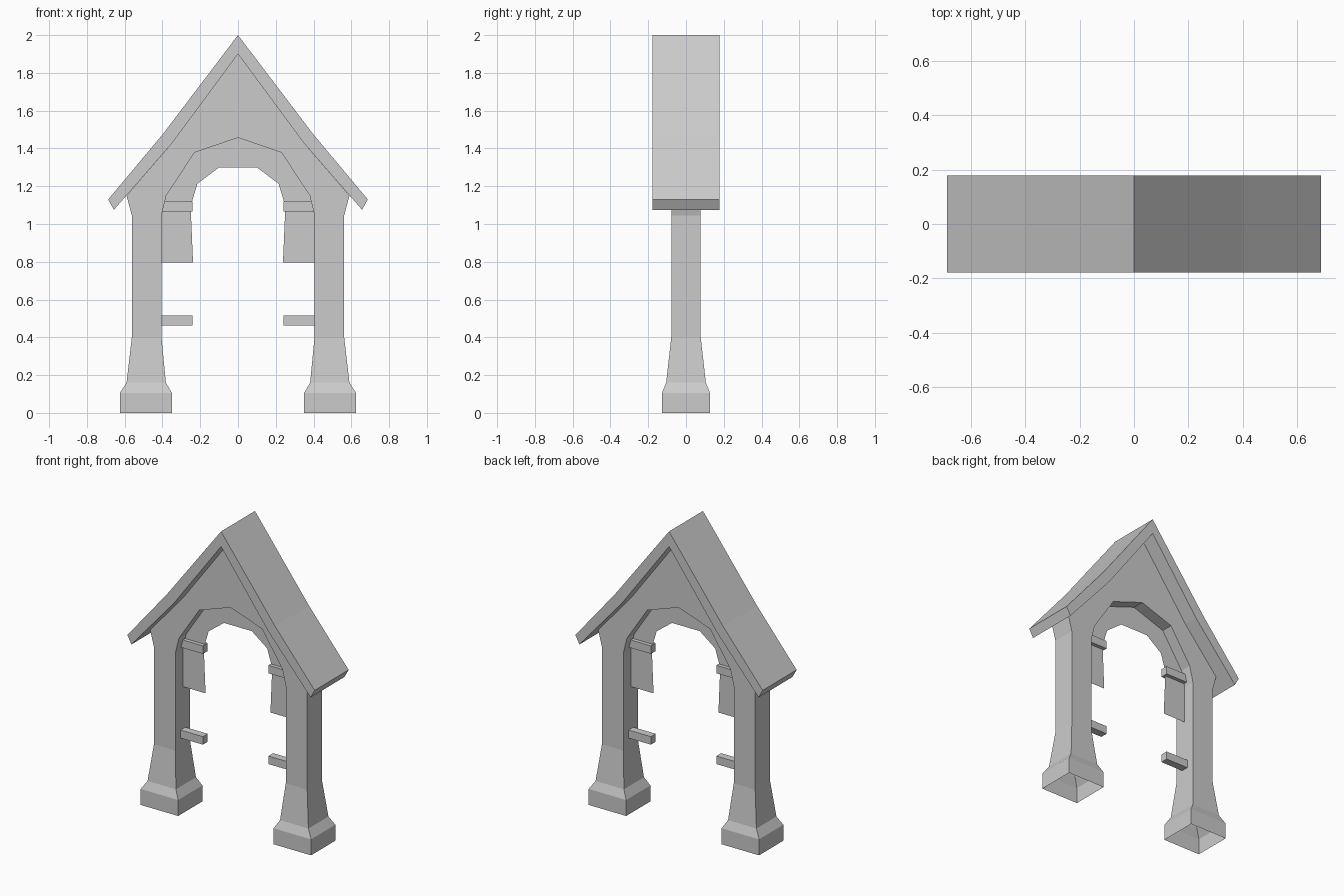
import bpy, bmesh

if "Cube" in bpy.data.objects:
    bpy.data.objects.remove(bpy.data.objects["Cube"])


def finish(name, bm):
    """Turn a right-hand half into an object mirrored across x = 0."""
    bmesh.ops.recalc_face_normals(bm, faces=bm.faces)
    mesh = bpy.data.meshes.new(name)
    bm.to_mesh(mesh)
    bm.free()
    obj = bpy.data.objects.new(name, mesh)
    bpy.context.collection.objects.link(obj)
    mirror = obj.modifiers.new("Mirror", 'MIRROR')
    mirror.use_clip = True
    return obj


def loft(name, sections, cap=False, covered_from=99):
    """Join rectangular rings (outer x, z, inner x, z, half depth).
    Outer faces from segment covered_from on are hidden and left out."""
    bm = bmesh.new()
    rings = []
    for ox, oz, ix, iz, d in sections:
        rings.append([bm.verts.new(p) for p in
                      ((ox, -d, oz), (ox, d, oz), (ix, d, iz), (ix, -d, iz))])
    for s, (a, b) in enumerate(zip(rings, rings[1:])):
        for k in range(4):
            if k == 0 and s >= covered_from:
                continue
            n = (k + 1) % 4
            bm.faces.new((a[k], a[n], b[n], b[k]))
    if cap:
        bm.faces.new(rings[0])
    return finish(name, bm)


# Legs with flared feet, running up into the arched gable (open underneath)
loft("legs_and_gable", [
    (0.625, 0.00, 0.350, 0.00, 0.127),
    (0.625, 0.106, 0.350, 0.106, 0.127),
    (0.590, 0.16, 0.382, 0.16, 0.105),
    (0.562, 0.40, 0.405, 0.40, 0.078),
    (0.562, 1.045, 0.405, 1.045, 0.078),
    (0.590, 1.15, 0.380, 1.15, 0.078),
    (0.347, 1.43, 0.230, 1.378, 0.078),
    (0.000, 1.90, 0.000, 1.457, 0.078),
], covered_from=5)

# Bent pitched roof slab
loft("roof", [
    (0.687, 1.13, 0.657, 1.075, 0.178),
    (0.397, 1.477, 0.347, 1.43, 0.178),
    (0.000, 2.00, 0.000, 1.90, 0.178),
], cap=True)

# Thin sheet lining the arch, in the middle of the depth
bm = bmesh.new()
pairs = [
    (0.405, 0.795, 0.238, 0.795), (0.405, 1.045, 0.249, 1.05),
    (0.380, 1.15, 0.243, 1.12), (0.305, 1.264, 0.215, 1.213),
    (0.230, 1.378, 0.102, 1.298), (0.000, 1.457, 0.000, 1.298),
]
rows = [(bm.verts.new((a, 0, b)), bm.verts.new((c, 0, d))) for a, b, c, d in pairs]
for p, q in zip(rows, rows[1:]):
    bm.faces.new((p[0], p[1], q[1], q[0]))
finish("arch_panel", bm)

# Short bars sticking inward from the legs
for name, z in (("lower_bar", 0.49), ("upper_bar", 1.092)):
    bm = bmesh.new()
    bmesh.ops.create_cube(bm, size=1)
    bmesh.ops.scale(bm, vec=(0.166, 0.05, 0.053), verts=bm.verts)
    bmesh.ops.translate(bm, vec=(0.323, 0, z), verts=bm.verts)
    finish(name, bm)
